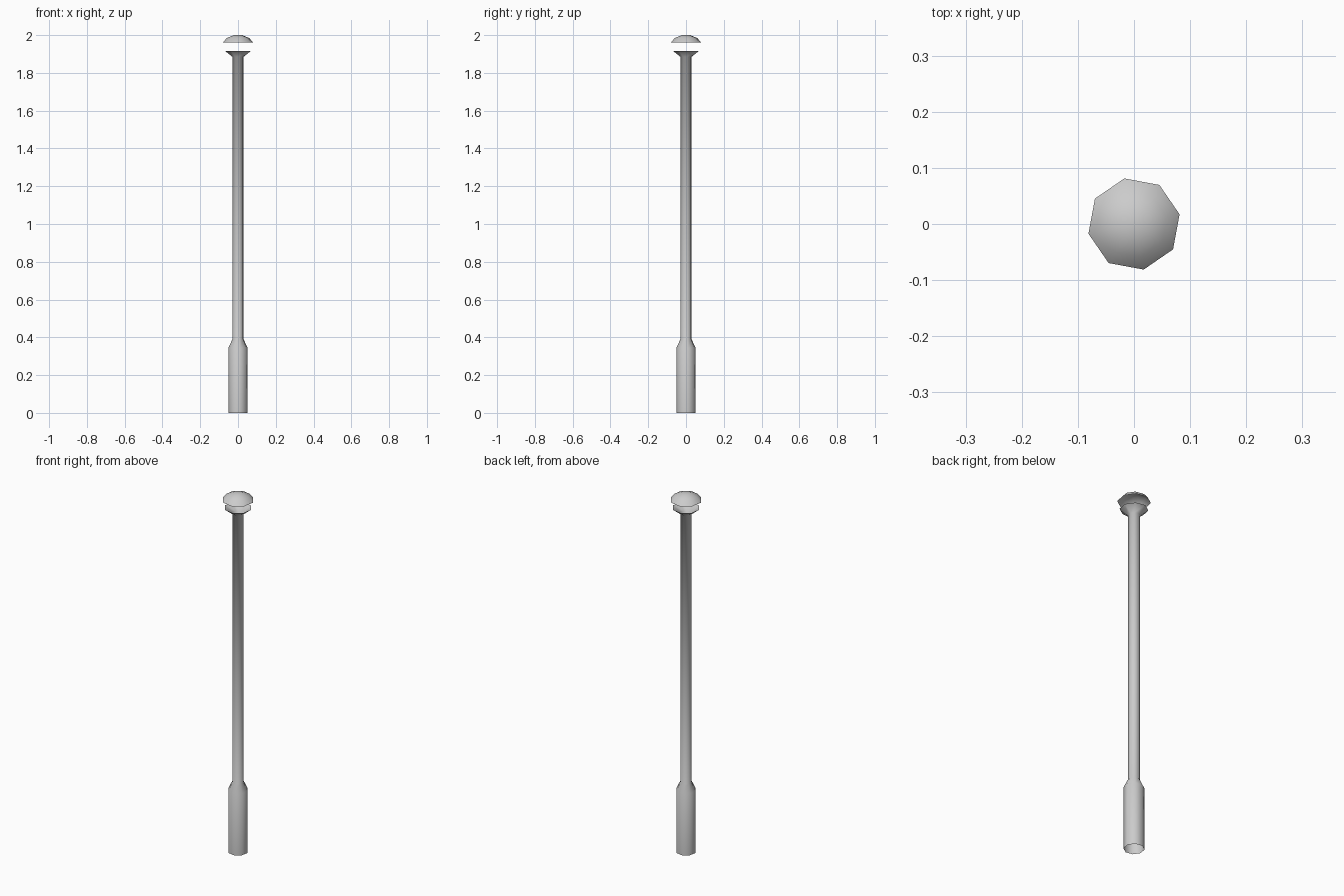
import bpy, bmesh, math

if "Cube" in bpy.data.objects:
    bpy.data.objects.remove(bpy.data.objects["Cube"])

SIDES = 8
TURN = math.radians(12)


def lathe(name, profile, close_top=False):
    """Open eight-sided shell from (radius, z) points."""
    bm = bmesh.new()
    rings = []
    for r, z in profile:
        rings.append([bm.verts.new((r * math.cos(TURN + 2 * math.pi * i / SIDES),
                                    r * math.sin(TURN + 2 * math.pi * i / SIDES), z))
                      for i in range(SIDES)])
    for a, b in zip(rings, rings[1:]):
        for i in range(SIDES):
            j = (i + 1) % SIDES
            bm.faces.new((a[i], a[j], b[j], b[i]))
    if close_top:
        bm.faces.new(rings[-1])
    for f in bm.faces:
        f.smooth = True
    mesh = bpy.data.meshes.new(name)
    bm.to_mesh(mesh)
    bm.free()
    obj = bpy.data.objects.new(name, mesh)
    bpy.context.collection.objects.link(obj)
    return obj


# Post: thick foot, slim shaft, open funnel under the lamp
lathe("post", [(0.052, 0), (0.052, 0.345), (0.03, 0.39),
               (0.03, 1.885), (0.071, 1.917)])

# Hollow domed cap floating above the funnel
lathe("lamp_cap", [(0.083, 1.96), (0.06, 1.985), (0.022, 2.0)], close_top=True)
